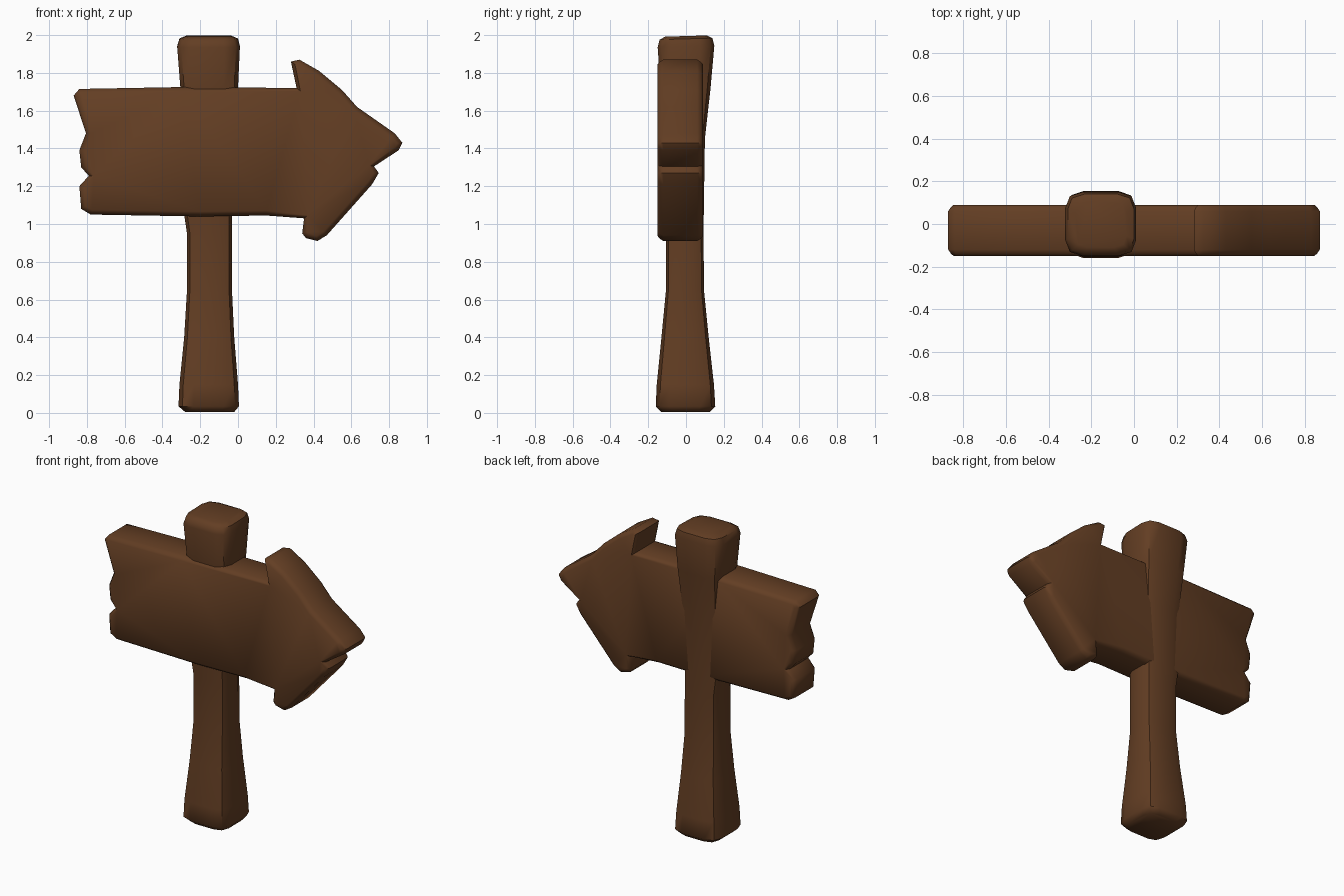
import bpy, bmesh, math

cube = bpy.data.objects.get("Cube")
if cube:
    bpy.data.objects.remove(cube, do_unlink=True)

wood = bpy.data.materials.new("brown wood")
wood.use_nodes = True
BROWN = (0.125, 0.048, 0.017, 1)
wood.diffuse_color = BROWN
bsdf = wood.node_tree.nodes["Principled BSDF"]
bsdf.inputs["Base Color"].default_value = BROWN
bsdf.inputs["Roughness"].default_value = 0.9


def finish(name, bm, angle):
    bmesh.ops.recalc_face_normals(bm, faces=bm.faces)
    mesh = bpy.data.meshes.new(name)
    bm.to_mesh(mesh)
    bm.free()
    mesh.materials.append(wood)
    obj = bpy.data.objects.new(name, mesh)
    bpy.context.collection.objects.link(obj)
    bpy.ops.object.select_all(action="DESELECT")
    obj.select_set(True)
    bpy.context.view_layer.objects.active = obj
    bpy.ops.object.shade_smooth_by_angle(angle=math.radians(angle))
    return obj


# Arrow board: an outline with worn plank ends, extruded with softened rims
OUTLINE = [
    (-.87, 1.68), (-.84, 1.715), (-.3, 1.725), (.31, 1.72), (.28, 1.86), (.325, 1.87),
    (.43, 1.81), (.55, 1.71), (.63, 1.62), (.83, 1.48), (.87, 1.43), (.85, 1.39),
    (.72, 1.305), (.745, 1.27), (.71, 1.21), (.47, .94), (.42, .91), (.36, .925),
    (.34, .95), (.35, 1.03), (.15, 1.045), (-.2, 1.04), (-.78, 1.05), (-.83, 1.08),
    (-.84, 1.2), (-.79, 1.255), (-.83, 1.3), (-.84, 1.39), (-.805, 1.48),
]
FRONT, BACK, RIM = -.15, .09, .03

bm = bmesh.new()
front = bm.faces.new([bm.verts.new((x, FRONT + RIM, z)) for x, z in OUTLINE])
back = bm.faces.new([bm.verts.new((x, BACK - RIM, z)) for x, z in OUTLINE])
bmesh.ops.bridge_loops(bm, edges=list(front.edges) + list(back.edges))
bmesh.ops.recalc_face_normals(bm, faces=bm.faces)
for cap in (front, back):
    bmesh.ops.inset_individual(bm, faces=[cap], thickness=.012, depth=.018)
    bmesh.ops.inset_individual(bm, faces=[cap], thickness=.014, depth=.012)
bmesh.ops.triangulate(bm, faces=[front, back])
finish("arrow_board", bm, 50)

# Post: rounded square sections, flared at both ends
# (height, left edge, right edge, front edge, back edge)
SECTIONS = [
    (.005, -.28, -.02, -.13, .125), (.035, -.315, .005, -.16, .155),
    (.15, -.31, 0, -.155, .148), (.4, -.285, -.02, -.13, .12),
    (.65, -.27, -.032, -.106, .095), (.95, -.27, -.032, -.105, .093),
    (1.05, -.285, -.032, -.11, .094), (1.45, -.285, -.02, -.115, .1),
    (1.72, -.305, 0, -.135, .13), (1.94, -.322, .01, -.15, .15),
    (1.98, -.31, 0, -.14, .14), (1.995, -.275, -.035, -.11, .11),
]
CORNER = [(1, .5), (.87, .87), (.5, 1)]
RING = [(math.cos(q) * u - math.sin(q) * v, math.sin(q) * u + math.cos(q) * v)
        for q in (i * math.pi / 2 for i in range(4)) for u, v in CORNER]

bm = bmesh.new()
rings = []
for z, x0, x1, y0, y1 in SECTIONS:
    cx, cy, rx, ry = (x0 + x1) / 2, (y0 + y1) / 2, (x1 - x0) / 2, (y1 - y0) / 2
    tilt = .03 if z > 1.9 else 0
    rings.append([bm.verts.new((cx + u * rx, cy + v * ry, z + tilt * (cy + v * ry)))
                  for u, v in RING])
n = len(RING)
for low, high in zip(rings, rings[1:]):
    for i in range(n):
        j = (i + 1) % n
        bm.faces.new((low[i], low[j], high[j], high[i]))
bm.faces.new(rings[0])
bm.faces.new(rings[-1])
for v in bm.verts:
    v.co.z = max(0, v.co.z)
finish("post", bm, 50)
